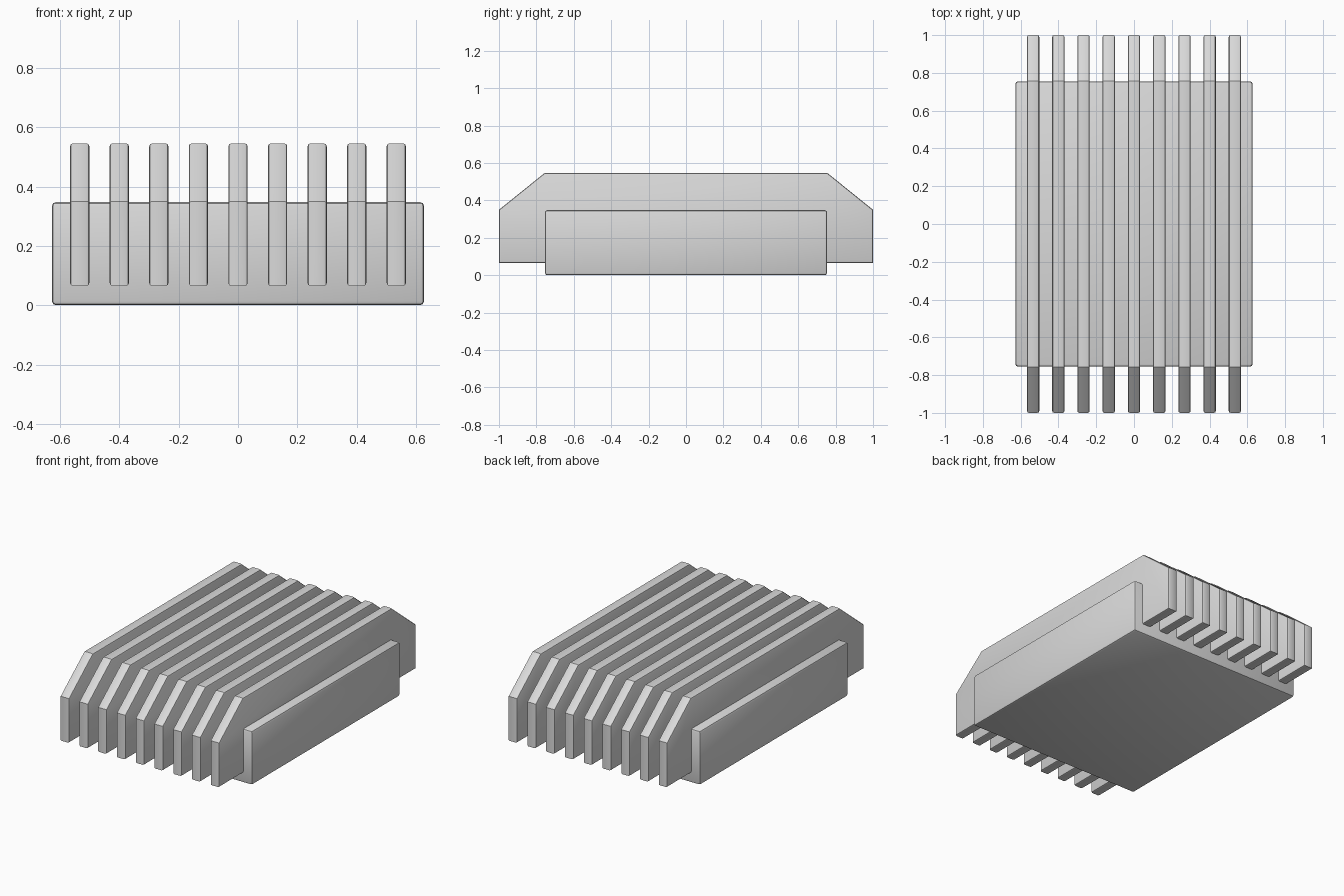
import bpy, bmesh

cube = bpy.data.objects.get("Cube")
if cube:
    bpy.data.objects.remove(cube, do_unlink=True)

# Single light grey material
grey = bpy.data.materials.new("light_grey")
grey.use_nodes = True
grey.diffuse_color = (0.7, 0.7, 0.7, 1)
grey.node_tree.nodes["Principled BSDF"].inputs["Base Color"].default_value = (0.7, 0.7, 0.7, 1)


def prism(name, profile, x, width, bevel, rim_only):
    """Extrude a (y, z) profile along x and round its edges."""
    bm = bmesh.new()
    left = x - width / 2
    face = bm.faces.new([bm.verts.new((left, y, z)) for y, z in profile])
    ext = bmesh.ops.extrude_face_region(bm, geom=[face])
    verts = [g for g in ext["geom"] if isinstance(g, bmesh.types.BMVert)]
    bmesh.ops.translate(bm, verts=verts, vec=(width, 0, 0))
    bmesh.ops.recalc_face_normals(bm, faces=bm.faces)
    edges = [e for e in bm.edges
             if not rim_only or abs(e.verts[0].co.x - e.verts[1].co.x) < 1e-5]
    bmesh.ops.bevel(bm, geom=edges, offset=bevel, segments=2, profile=0.5,
                    affect='EDGES', clamp_overlap=True)
    mesh = bpy.data.meshes.new(name)
    bm.to_mesh(mesh)
    bm.free()
    mesh.materials.append(grey)
    obj = bpy.data.objects.new(name, mesh)
    bpy.context.collection.objects.link(obj)
    bpy.ops.object.select_all(action='DESELECT')
    obj.select_set(True)
    bpy.context.view_layer.objects.active = obj
    bpy.ops.object.shade_smooth_by_angle()
    return obj


# Rounded base block
block = [(-0.755, 0), (0.755, 0), (0.755, 0.348), (-0.755, 0.348)]
prism("base_block", block, 0, 1.256, 0.014, False)

# Row of nine upright fins with sloped ends
fin = [(-1, 0.065), (1, 0.065), (1, 0.35), (0.757, 0.546),
       (-0.757, 0.546), (-1, 0.35)]
for i in range(9):
    prism(f"fin_{i + 1}", fin, (i - 4) * 0.1335, 0.065, 0.01, True)
